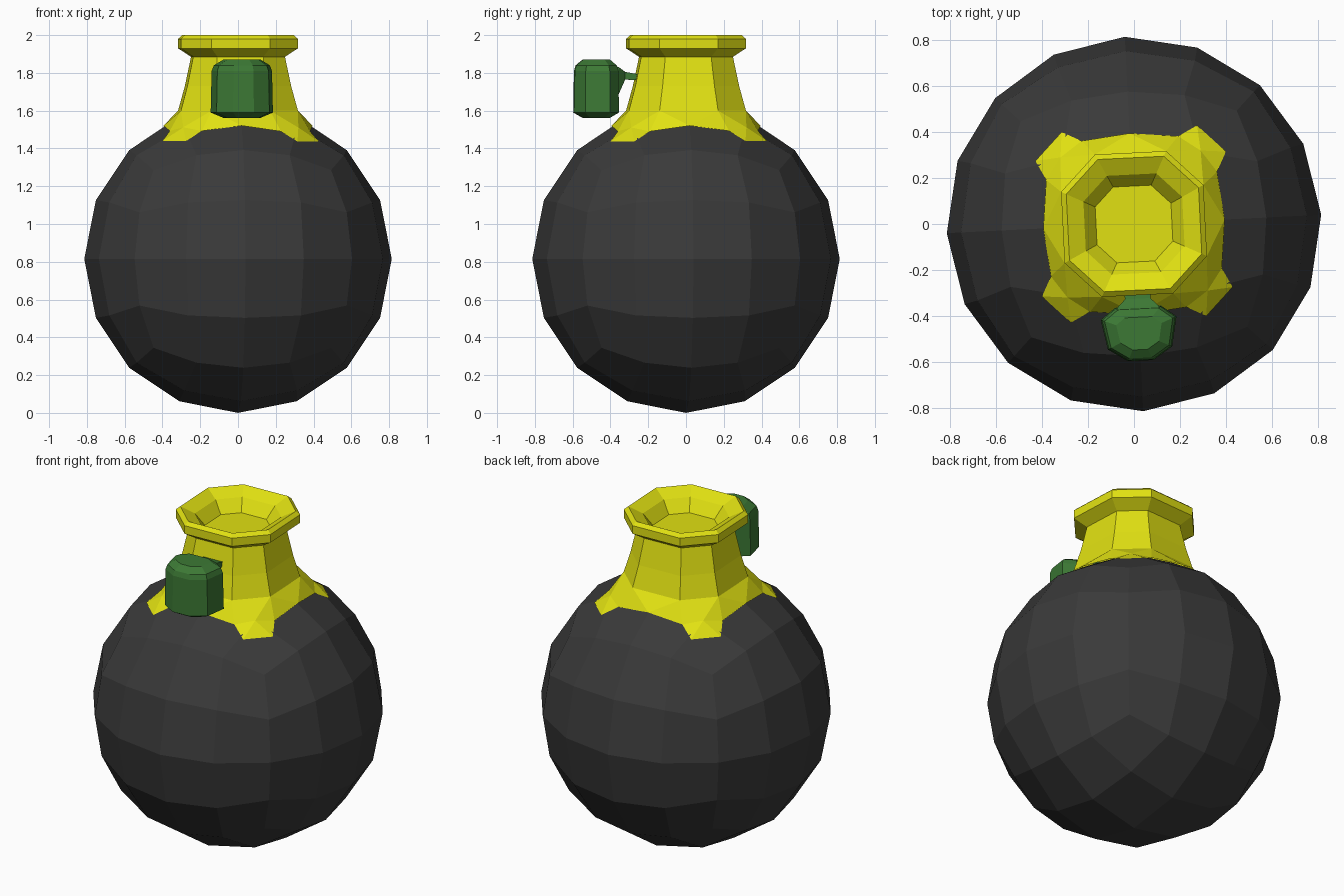
import bpy, bmesh, math
from mathutils import Vector
from mathutils.bvhtree import BVHTree

if "Cube" in bpy.data.objects:
    bpy.data.objects.remove(bpy.data.objects["Cube"])

TURN = math.radians(2.8)   # whole model is turned slightly about z
R = 0.815                  # body radius


def material(name, rgb):
    m = bpy.data.materials.new(name)
    m.diffuse_color = (*rgb, 1)
    m.use_nodes = True
    m.node_tree.nodes["Principled BSDF"].inputs["Base Color"].default_value = m.diffuse_color
    return m


def finish(name, bm, mat):
    bmesh.ops.recalc_face_normals(bm, faces=bm.faces[:])
    me = bpy.data.meshes.new(name)
    bm.to_mesh(me)
    bm.free()
    me.materials.append(mat)
    ob = bpy.data.objects.new(name, me)
    ob.rotation_euler.z = TURN
    bpy.context.collection.objects.link(ob)
    return ob


def loft(bm, rings, cap_start=False, cap_end=False):
    """Skin a list of equal-length closed point rings; returns vertex rings."""
    vr = [[bm.verts.new(p) for p in ring] for ring in rings]
    for a, b in zip(vr, vr[1:]):
        n = len(a)
        for i in range(n):
            j = (i + 1) % n
            bm.faces.new((a[i], a[j], b[j], b[i]))
    if cap_start:
        bm.faces.new(vr[0][::-1])
    if cap_end:
        bm.faces.new(vr[-1])
    return vr


def spin(p, k):
    """Rotate an xy pair by k quarter turns."""
    x, y = p
    for _ in range(k % 4):
        x, y = -y, x
    return x, y


def octagon(r, z):
    """Octagon with long sides on the axes and short diagonal sides."""
    return [(*spin(p, k), z) for k in range(4) for p in ((r, -r / 2), (r, r / 2))]


black = material("dark_grey", (0.042, 0.042, 0.042))
yellow = material("yellow", (0.75, 0.75, 0.006))
green = material("green", (0.045, 0.19, 0.035))

# Round body: cube subdivided twice, pushed to a sphere each time
bm = bmesh.new()
bmesh.ops.create_cube(bm, size=1)
for step in range(3):
    if step:
        bmesh.ops.subdivide_edges(bm, edges=bm.edges[:], cuts=1, use_grid_fill=True)
    for v in bm.verts:
        v.co = v.co.normalized() * R
bmesh.ops.translate(bm, verts=bm.verts[:], vec=(0, 0, R))
surface = BVHTree.FromBMesh(bm)
finish("body", bm, black)


def on_body(p):
    hit = surface.ray_cast(Vector((p[0], p[1], 3)), Vector((0, 0, -1)))[0]
    return hit + Vector((0, 0, 0.008))


# Neck with rim and shallow cup on top
bm = bmesh.new()
profile = [(0.31, 1.60), (0.275, 1.73), (0.243, 1.885), (0.31, 1.93), (0.31, 1.98),
           (0.288, 2.0), (0.215, 1.96), (0.165, 1.89)]
rings = loft(bm, [octagon(r, z) for r, z in profile], cap_end=True)
base = rings[0]

# Skirt with four corner tabs lying on the body
quarters = []
for k in range(4):
    pts = [(0.395, 0), (0.372, 0.21), (0.415, 0.295), (0.295, 0.415), (0.21, 0.372), (0.305, 0.305)]
    quarters.append([bm.verts.new(on_body(spin(p, k))) for p in pts])
for k in range(4):
    mid, root1, tip1, tip2, root2, hub = quarters[k]
    next_mid = quarters[(k + 1) % 4][0]
    low, a, b = base[2 * k], base[2 * k + 1], base[(2 * k + 2) % 8]
    for f in ((low, mid, a), (a, mid, root1), (a, root1, hub), (a, hub, b), (b, hub, root2),
              (root1, tip1, hub), (hub, tip1, tip2), (hub, tip2, root2), (b, root2, next_mid)):
        bm.faces.new(f)
finish("neck", bm, yellow)

# Small side knob on the front of the neck
half = [(0.055, -0.595), (0.14, -0.54), (0.165, -0.41), (0.10, -0.36)]
outline = half + [(-x, y) for x, y in reversed(half)]
CY = -0.475
bm = bmesh.new()
loft(bm, [[(x * s, CY + (y - CY) * s, z) for x, y in outline]
          for s, z in ((0.6, 1.562), (1, 1.59), (0.97, 1.81), (0.9, 1.84), (0.6, 1.87))],
     cap_start=True, cap_end=True)
finish("side_knob", bm, green)

# Tapered link from the knob into the neck
bm = bmesh.new()
loft(bm, [[(-w, y, lo), (w, y, lo), (w, y, hi), (-w, y, hi)]
          for y, w, lo, hi in ((-0.41, 0.10, 1.64, 1.845), (-0.36, 0.09, 1.69, 1.83),
                               (-0.325, 0.055, 1.765, 1.805), (-0.24, 0.065, 1.76, 1.79))],
     cap_start=True, cap_end=True)
finish("knob_link", bm, green)
